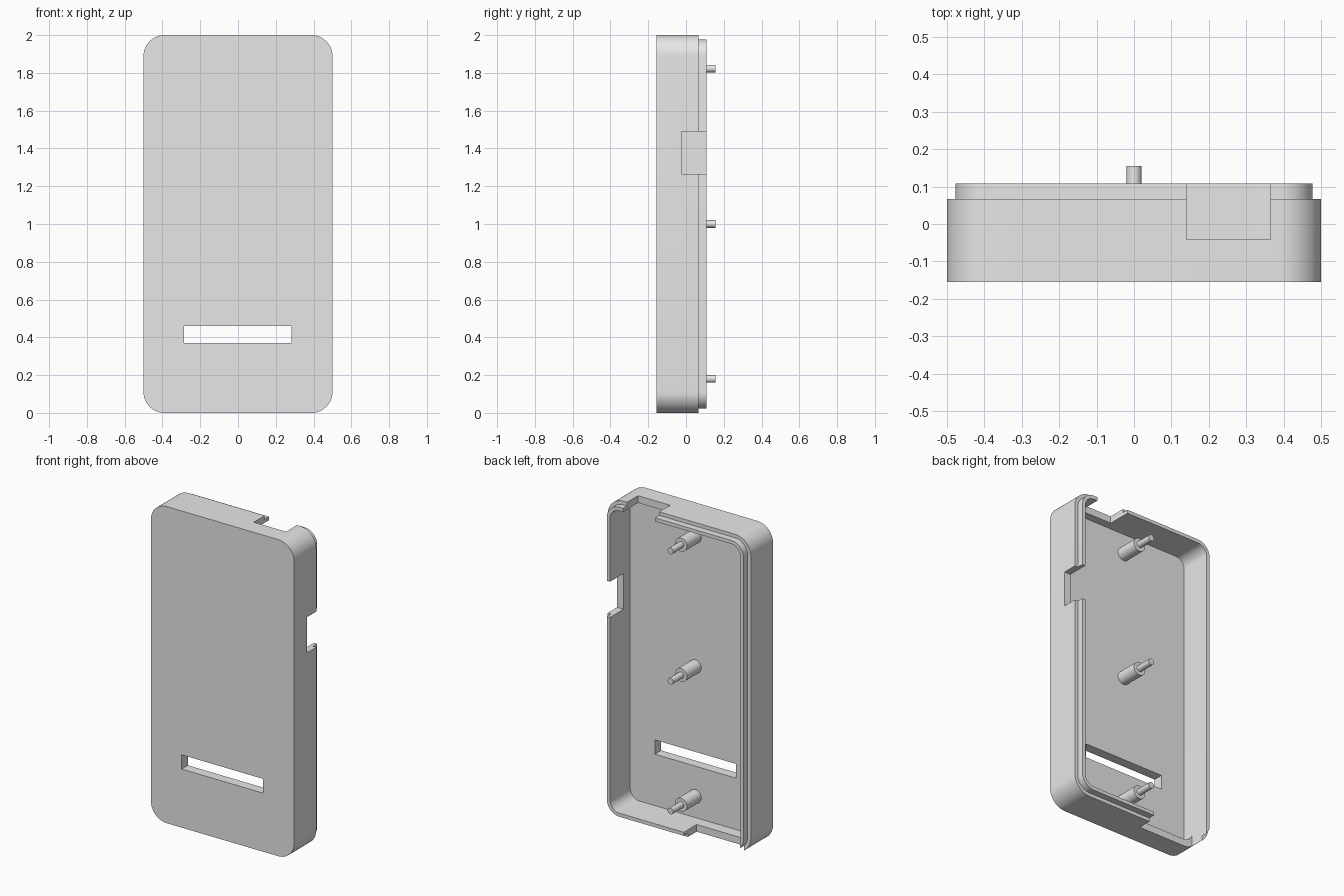
import bpy, bmesh, math

old = bpy.data.objects.get("Cube")
if old:
    bpy.data.objects.remove(old, do_unlink=True)

grey = bpy.data.materials.new("light grey plastic")
grey.use_nodes = True
grey.diffuse_color = (0.8, 0.8, 0.8, 1)
grey.node_tree.nodes["Principled BSDF"].inputs["Base Color"].default_value = (0.8, 0.8, 0.8, 1)

WIDTH, HEIGHT, RADIUS = 1.0, 2.0, 0.11
FRONT, FLOOR, RIM, LIP = -0.155, -0.093, 0.067, 0.108


def extrude_profile(name, points, y0, y1):
    """Solid made by extruding an x-z outline from y0 to y1."""
    bm = bmesh.new()
    face = bm.faces.new([bm.verts.new((x, y0, z)) for x, z in points])
    res = bmesh.ops.extrude_face_region(bm, geom=[face])
    moved = [g for g in res["geom"] if isinstance(g, bmesh.types.BMVert)]
    bmesh.ops.translate(bm, verts=moved, vec=(0, y1 - y0, 0))
    bmesh.ops.recalc_face_normals(bm, faces=bm.faces)
    mesh = bpy.data.meshes.new(name)
    bm.to_mesh(mesh)
    bm.free()
    mesh.materials.append(grey)
    obj = bpy.data.objects.new(name, mesh)
    bpy.context.scene.collection.objects.link(obj)
    return obj


def rounded_slab(name, inset, y0, y1, steps=12):
    """Rounded upright slab, inset from the outer outline."""
    r = RADIUS - inset
    cx, cz = WIDTH / 2 - RADIUS, HEIGHT / 2 - RADIUS
    points = []
    for corner, (sx, sz) in enumerate(((1, 1), (-1, 1), (-1, -1), (1, -1))):
        for i in range(steps + 1):
            a = math.pi / 2 * (corner + i / steps)
            points.append((sx * cx + r * math.cos(a),
                           HEIGHT / 2 + sz * cz + r * math.sin(a)))
    return extrude_profile(name, points, y0, y1)


def box(name, x0, x1, y0, y1, z0, z1):
    return extrude_profile(name, [(x0, z0), (x1, z0), (x1, z1), (x0, z1)], y0, y1)


def disc(name, r, z, y0, y1, sides):
    points = [(r * math.cos(math.tau * i / sides), z + r * math.sin(math.tau * i / sides))
              for i in range(sides)]
    return extrude_profile(name, points, y0, y1)


def select_only(obj):
    bpy.ops.object.select_all(action="DESELECT")
    obj.select_set(True)
    bpy.context.view_layer.objects.active = obj


def combine(target, tool, operation):
    mod = target.modifiers.new("cut", "BOOLEAN")
    mod.operation, mod.solver, mod.object = operation, "EXACT", tool
    select_only(target)
    bpy.ops.object.modifier_apply(modifier=mod.name)
    bpy.data.objects.remove(tool, do_unlink=True)


# Shell: outer body plus a thinner raised lip, hollowed from the back
shell = rounded_slab("case_shell", 0, FRONT, RIM)
combine(shell, rounded_slab("lip", 0.0225, 0, LIP), "UNION")
combine(shell, rounded_slab("cavity", 0.045, FLOOR, 0.3), "DIFFERENCE")

# Front slot and the three connector openings in the walls
for opening in (
    box("front_slot", -0.285, 0.282, -0.3, 0, 0.37, 0.46),
    box("side_opening", 0.42, 0.6, -0.025, 0.3, 1.265, 1.49),
    box("top_opening", 0.14, 0.365, -0.042, 0.3, 1.9, 2.1),
    box("bottom_opening", -0.453, -0.06, -0.02, 0.3, -0.1, 0.1),
):
    combine(shell, opening, "DIFFERENCE")

# Three standoffs on the centre line, each with a locating pin
parts = [shell]
for place, z in (("lower", 0.18), ("middle", 1.0), ("upper", 1.823)):
    parts.append(disc(place + "_standoff", 0.042, z, FLOOR - 0.01, 0.05, 32))
    parts.append(disc(place + "_pin", 0.02, z, 0.04, 0.155, 16))

for part in parts:
    select_only(part)
    bpy.ops.object.shade_smooth_by_angle(angle=math.radians(30))
